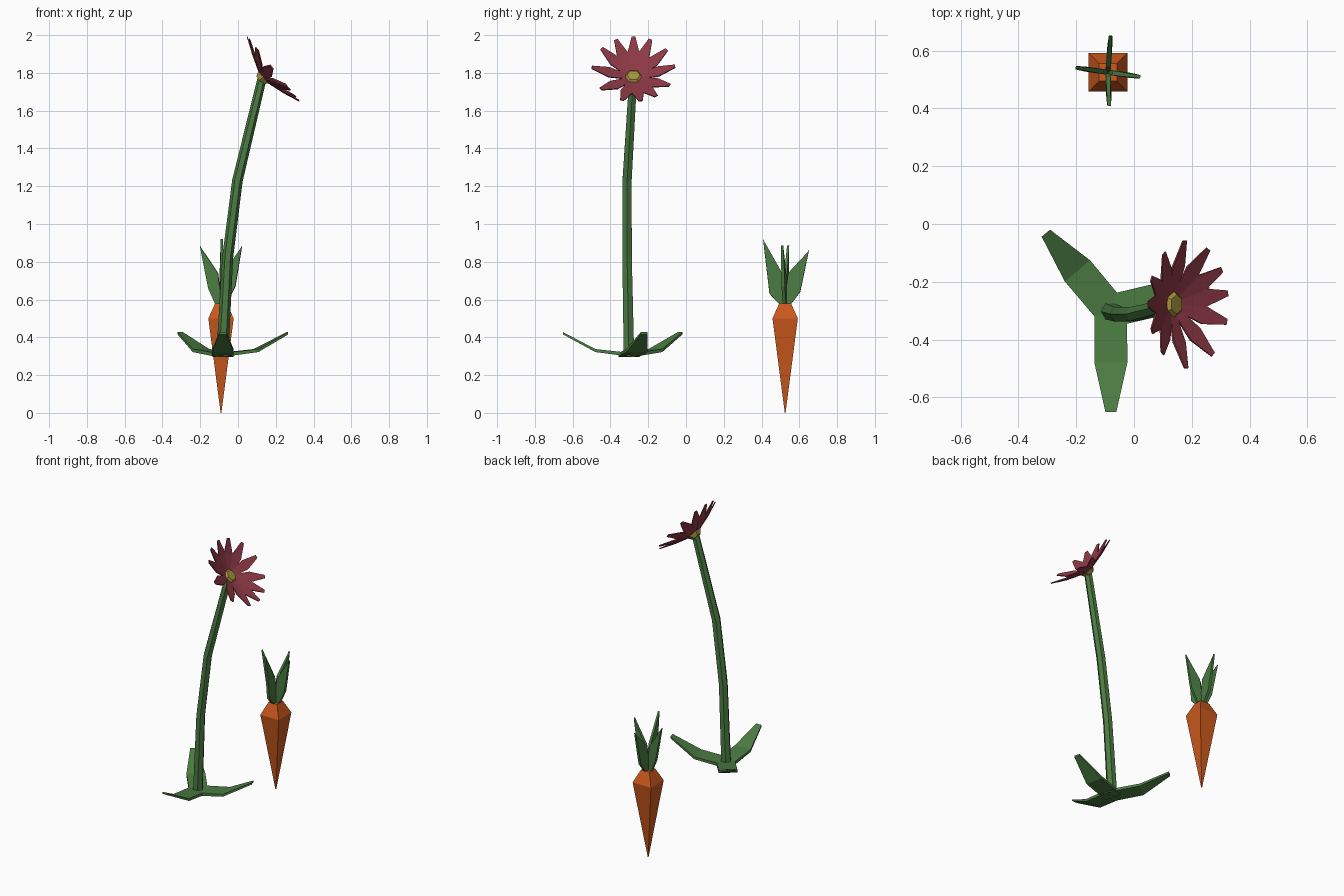
import bpy, bmesh
from math import cos, sin, radians, pi
from mathutils import Vector, Matrix

if "Cube" in bpy.data.objects:
    bpy.data.objects.remove(bpy.data.objects["Cube"])


def material(name, rgb):
    m = bpy.data.materials.new(name)
    m.diffuse_color = (*rgb, 1)
    m.use_nodes = True
    m.node_tree.nodes["Principled BSDF"].inputs["Base Color"].default_value = m.diffuse_color
    return m


GREEN = material("green", (0.07, 0.2, 0.055))
ORANGE = material("orange", (0.6, 0.1, 0.012))
RED = material("red", (0.27, 0.04, 0.06))
YELLOW = material("yellow", (0.38, 0.3, 0.045))


def loft(name, rings, mat, matrix=Matrix()):
    """Skin a list of equal-sized point rings and cap both ends."""
    bm = bmesh.new()
    vs = [[bm.verts.new(matrix @ Vector(p)) for p in ring] for ring in rings]
    n = len(vs[0])
    for a, b in zip(vs, vs[1:]):
        for i in range(n):
            j = (i + 1) % n
            bm.faces.new((a[i], a[j], b[j], b[i]))
    bm.faces.new(vs[0])
    bm.faces.new(vs[-1])
    bmesh.ops.remove_doubles(bm, verts=bm.verts, dist=1e-5)
    bmesh.ops.recalc_face_normals(bm, faces=bm.faces)
    mesh = bpy.data.meshes.new(name)
    bm.to_mesh(mesh)
    bm.free()
    mesh.materials.append(mat)
    ob = bpy.data.objects.new(name, mesh)
    bpy.context.collection.objects.link(ob)
    return ob


def ngon(n, r, z, start=0.0):
    return [(r * cos(start + 2 * pi * i / n), r * sin(start + 2 * pi * i / n), z)
            for i in range(n)]


def slab(d, w, z, t):
    """Rectangular section across a leaf that grows along local x."""
    return [(d, -w, z), (d, w, z), (d, w, z + t), (d, -w, z + t)]


def turn(origin, degrees):
    return Matrix.Translation(origin) @ Matrix.Rotation(radians(degrees), 4, 'Z')


# Carrot root: four-sided taper
root = (-0.09, 0.525, 0)
s = 2 ** 0.5
loft("carrot_root", [ngon(4, r * s, z, pi / 4) for r, z in
                     ((0.002, 0), (0.067, 0.5), (0.031, 0.58))], ORANGE,
     Matrix.Translation(root))

# Carrot tops: four upright blades (angle, tip reach, tip z, shoulder reach, shoulder z)
for a, tr, tz, sr, sz in ((-8, 0.113, 0.887, 0.077, 0.67), (86, 0.127, 0.865, 0.08, 0.64),
                          (172, 0.113, 0.887, 0.068, 0.66), (272, 0.117, 0.92, 0.083, 0.63)):
    stations = ((0.0, 0.575, 0.03, 0.575, 0.008), (0.005, 0.65, sr, sz, 0.009),
                (0.016, 0.74, sr + (tr - sr) * 0.45, sz + (tz - sz) * 0.45, 0.008),
                (tr - 0.006, tz - 0.012, tr, tz, 0.006))
    loft("carrot_leaf", [[(r0, -t, z0), (r1, -t, z1), (r1, t, z1), (r0, t, z0)]
                         for r0, z0, r1, z1, t in stations], GREEN, turn(root, a))

# Flower stem: six-sided bent tube
path = [(-0.083, -0.302, 0.3), (-0.055, -0.312, 0.82),
        (-0.003, -0.312, 1.23), (0.127, -0.28, 1.77)]
path = [Vector(p) for p in path]
radii = (0.032, 0.029, 0.028, 0.024)
rings = []
for i, (p, r) in enumerate(zip(path, radii)):
    tangent = (path[min(i + 1, 3)] - path[max(i - 1, 0)]).normalized()
    if i == 0:
        tangent = Vector((0, 0, 1))
    q = Vector((0, 0, 1)).rotation_difference(tangent)
    rings.append([p + q @ Vector(v) for v in ngon(6, r, 0)])
loft("flower_stem", rings, GREEN)

# Base leaves: three upturned slabs
for a in (-90, 13, 130):
    loft("base_leaf", [slab(-0.01, 0.056, 0.297, 0.02), slab(0.18, 0.057, 0.322, 0.016),
                       slab(0.35, 0.019, 0.415, 0.012)], GREEN, turn((-0.08, -0.3, 0), a))

# Flower head frame: local x = sideways (y), local y = up the face, local z = facing direction
e = radians(39)
head = Matrix(((0, -sin(e), cos(e), 0.123), (1, 0, 0, -0.278),
               (0, cos(e), sin(e), 1.768), (0, 0, 0, 1)))

# Petals: twelve, spread unevenly and cupped forward
lift = Matrix.Rotation(radians(-20), 4, 'Y')
for a in (90, 66, 37, 5, -30, -57, -80, -106, -142, 177, 140, 115):
    spin = Matrix.Rotation(radians(a), 4, 'Z')
    loft("petal", [slab(0.01, 0.012, 0, 0.007), slab(0.14, 0.033, -0.003, 0.007),
                   slab(0.236, 0.01, 0, 0.005)], RED, head @ spin @ lift)

# Flower centre: six-sided button
loft("flower_centre", [ngon(6, 0.03, -0.012), ngon(6, 0.05, 0.016), ngon(6, 0.034, 0.032)],
     YELLOW, head)
